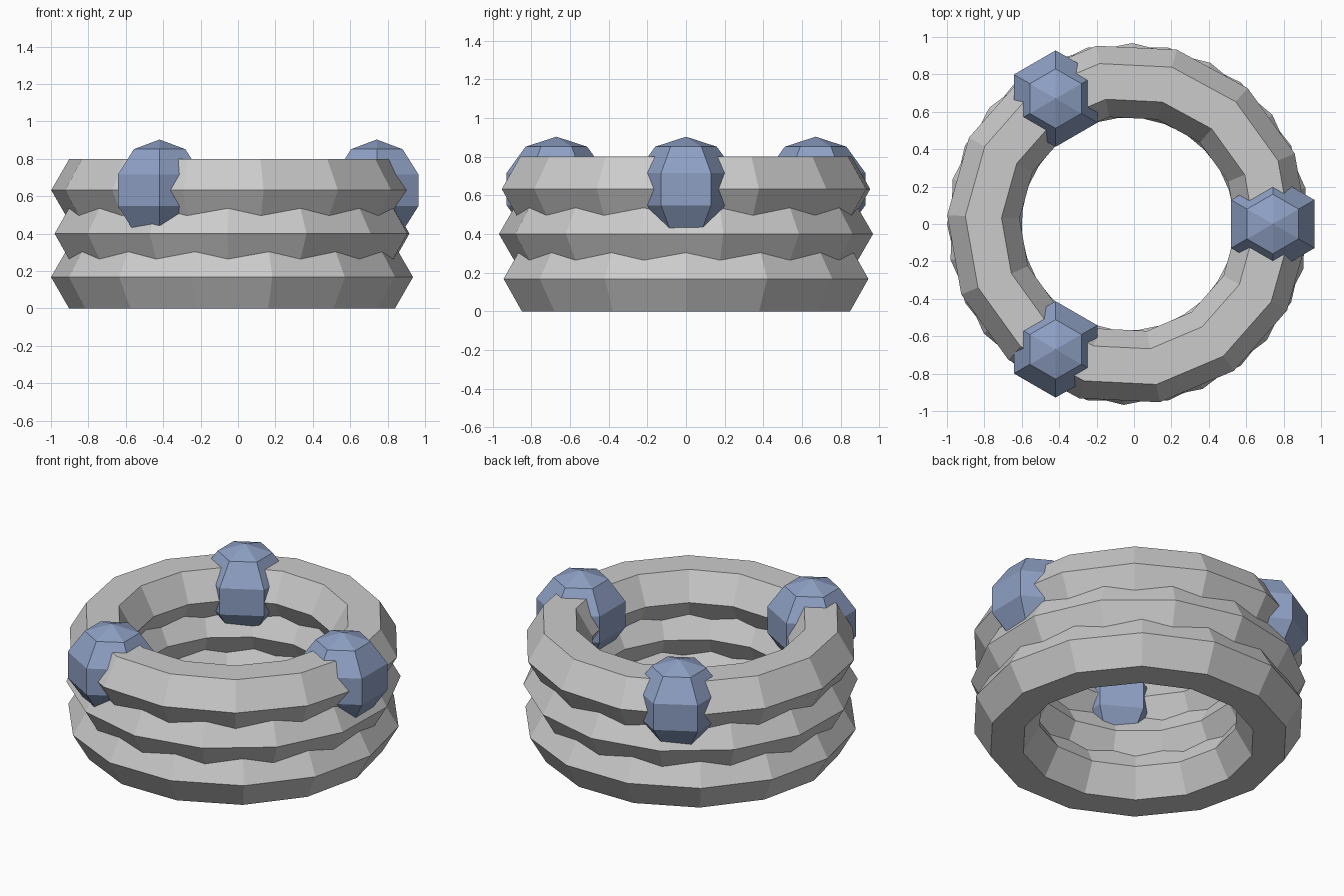
import bpy
from math import cos, sin, tau

if "Cube" in bpy.data.objects:
    bpy.data.objects.remove(bpy.data.objects["Cube"])

S = 0.7742            # overall scale
CX = -0.032           # ring axis offset so the whole model is centred
R, r, gem_r = 1.0 * S, 0.25 * S, 0.35 * S
base_z, step_z = r * 0.866, 0.3 * S

# Three stacked hexagonal-section rings, each twisted a little further
for i in range(3):
    bpy.ops.mesh.primitive_torus_add(
        major_segments=14, minor_segments=6, major_radius=R, minor_radius=r,
        location=(CX, 0, base_z + i * step_z), rotation=(0, 0, 0.2 * i))
    bpy.context.object.name = f"coil_ring_{i + 1}"
    bpy.ops.object.shade_flat()

# Blue faceted beads set into the top ring
blue = bpy.data.materials.new("bead_blue")
blue.diffuse_color = (0.27, 0.35, 0.55, 1)
blue.use_nodes = True
blue.node_tree.nodes["Principled BSDF"].inputs["Base Color"].default_value = blue.diffuse_color
for i in range(3):
    a = tau * i / 3
    bpy.ops.mesh.primitive_uv_sphere_add(
        segments=6, ring_count=5, radius=gem_r,
        location=(CX + R * cos(a), R * sin(a), base_z + 2 * step_z))
    bead = bpy.context.object
    bead.name = f"bead_{i + 1}"
    bead.data.materials.append(blue)
    bpy.ops.object.shade_flat()
